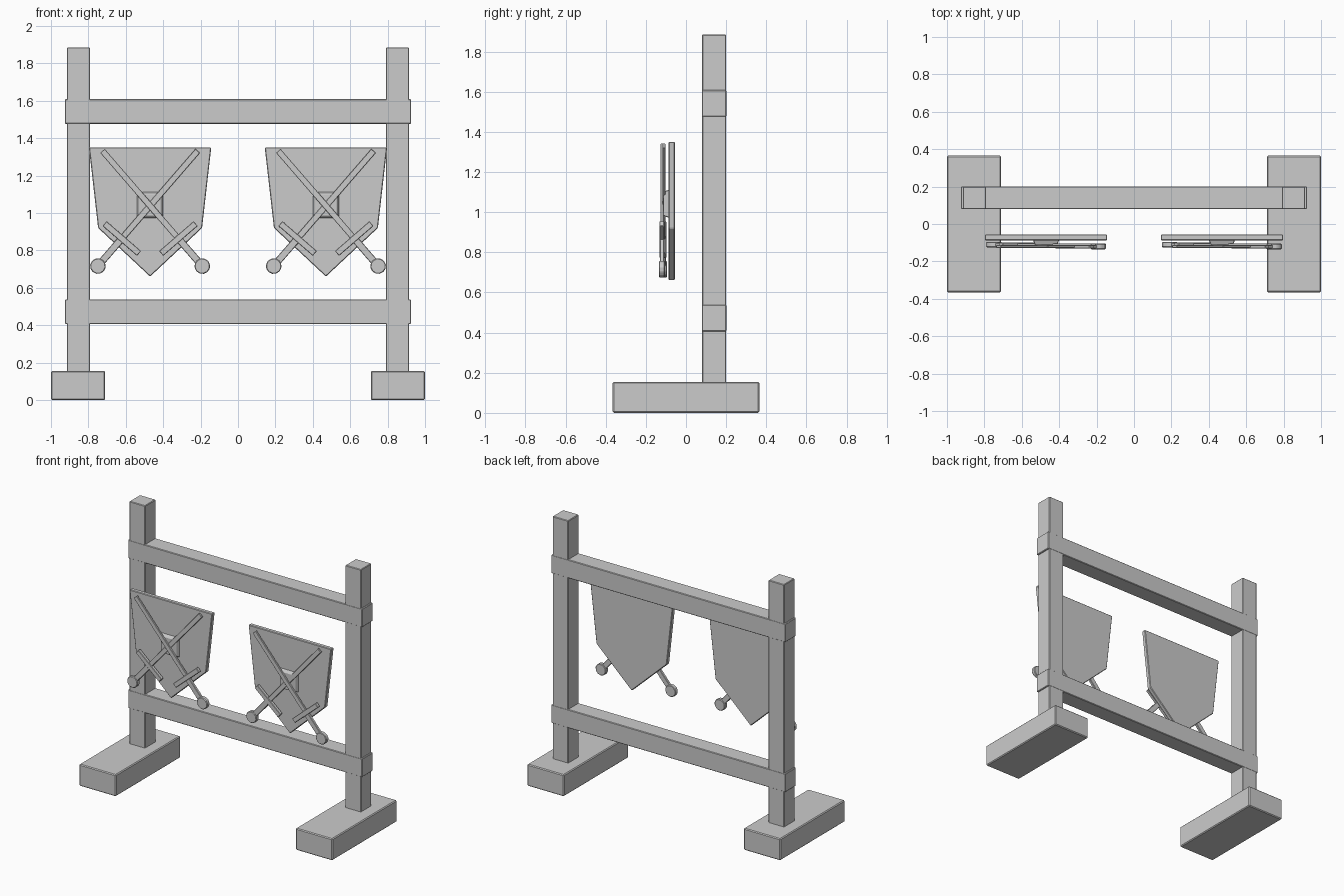
import bpy
import math
from mathutils import Matrix, Vector

cube = bpy.data.objects.get("Cube")
if cube:
    bpy.data.objects.remove(cube, do_unlink=True)

grey = bpy.data.materials.new("plain grey")
grey.use_nodes = True
grey.diffuse_color = (0.6, 0.6, 0.6, 1)
grey.node_tree.nodes["Principled BSDF"].inputs["Base Color"].default_value = (0.6, 0.6, 0.6, 1)


def prism(name, outline, y0, y1, bevel=0.004, place=Matrix(), front_scale=1.0):
    """Extrude an (x, z) outline from back y1 to front y0."""
    n = len(outline)
    verts = [place @ Vector((x * front_scale, y0, z * front_scale)) for x, z in outline]
    verts += [place @ Vector((x, y1, z)) for x, z in outline]
    faces = [tuple(range(n)), tuple(range(2 * n - 1, n - 1, -1))]
    faces += [(i, i + n, (i + 1) % n + n, (i + 1) % n) for i in range(n)]
    mesh = bpy.data.meshes.new(name)
    mesh.from_pydata(verts, [], faces)
    mesh.materials.append(grey)
    obj = bpy.data.objects.new(name, mesh)
    bpy.context.collection.objects.link(obj)
    if bevel:
        mod = obj.modifiers.new("soft edges", "BEVEL")
        mod.width = bevel
        mod.segments = 1
        mod.limit_method = "ANGLE"
    return obj


def rect(x0, x1, z0, z1):
    return [(x0, z0), (x1, z0), (x1, z1), (x0, z1)]


# Frame: feet, posts and two rails
for side, s in (("left", 1), ("right", -1)):
    prism(side + "_foot", rect(s * 0.855 - 0.145, s * 0.855 + 0.145, 0, 0.155), -0.365, 0.365, 0.006)
    prism(side + "_post", rect(s * 0.853 - 0.062, s * 0.853 + 0.062, 0.15, 1.885), 0.08, 0.2)
for level, z in (("lower", 0.472), ("upper", 1.542)):
    prism(level + "_rail", rect(-0.925, 0.925, z - 0.066, z + 0.066), 0.079, 0.201)


def sword(name, cx, s, y):
    """Sword with its pommel at the bottom on side s and its tip on the other side."""
    place = Matrix.Translation((cx + s * 0.279, y, 0.716)) @ Matrix.Rotation(-s * math.radians(40.9), 4, "Y")
    blade = rect(-0.016, 0.016, 0.18, 0.815)
    prism(name + "_blade", blade, -0.007, 0.007, 0.002, place)
    prism(name + "_guard", rect(-0.122, 0.122, 0.178, 0.212), -0.012, 0.012, 0.003, place)
    prism(name + "_grip", rect(-0.019, 0.019, -0.01, 0.185), -0.01, 0.01, 0.003, place)
    disc = [(0.042 * math.cos(a * math.tau / 12), 0.042 * math.sin(a * math.tau / 12)) for a in range(12)]
    prism(name + "_pommel", disc, -0.015, 0.015, 0.004, place)


# Two hanging shields with crossed swords
for side, cx in (("left", 0.47), ("right", -0.47)):
    half = [(0, 0.66), (0.278, 0.92), (0.327, 1.35)]
    outline = half + [(-x, z) for x, z in reversed(half[1:])]
    prism(side + "_shield", outline, -0.087, -0.056, 0.004, Matrix.Translation((cx, 0, 0)))
    prism(side + "_shield_boss", rect(-0.07, 0.07, -0.07, 0.07), -0.113, -0.085, 0.003,
          Matrix.Translation((cx, 0, 1.042)), 0.85)
    sword(side + "_front_sword", cx, 1, -0.12)
    sword(side + "_back_sword", cx, -1, -0.11)
